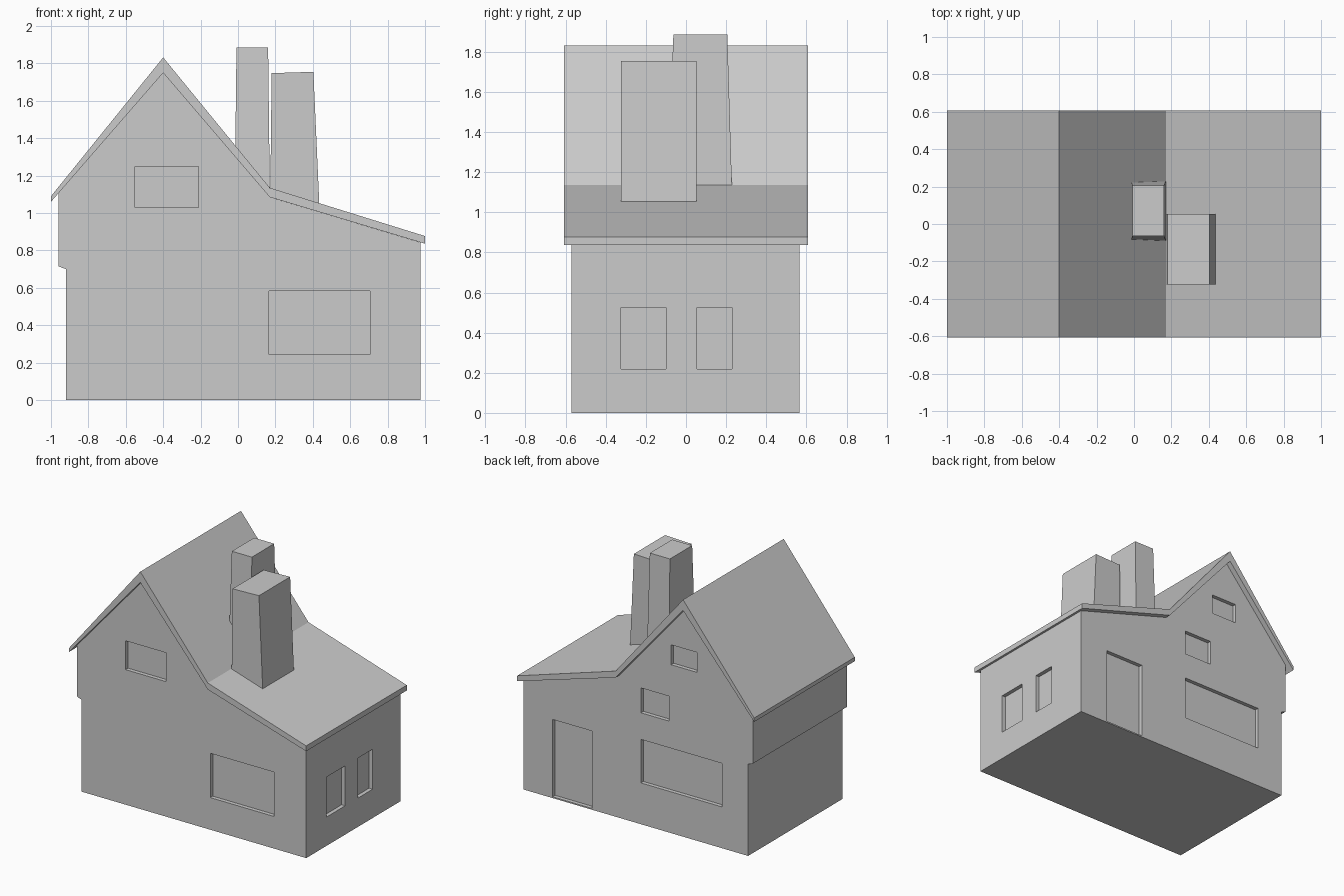
import bpy
import bmesh

if "Cube" in bpy.data.objects:
    bpy.data.objects.remove(bpy.data.objects["Cube"], do_unlink=True)

# One plain material for the whole house
GREY = (0.6, 0.6, 0.6, 1.0)
grey = bpy.data.materials.new("plain_grey")
grey.use_nodes = True
grey.diffuse_color = GREY
grey.node_tree.nodes["Principled BSDF"].inputs["Base Color"].default_value = GREY


def finish(name, bm):
    bmesh.ops.recalc_face_normals(bm, faces=bm.faces)
    mesh = bpy.data.meshes.new(name)
    bm.to_mesh(mesh)
    bm.free()
    mesh.materials.append(grey)
    obj = bpy.data.objects.new(name, mesh)
    bpy.context.collection.objects.link(obj)
    return obj


def loft(bm, start, end):
    """Solid between two matching closed loops of points."""
    a = [bm.verts.new(p) for p in start]
    b = [bm.verts.new(p) for p in end]
    bm.faces.new(a)
    bm.faces.new(b[::-1])
    for i in range(len(a)):
        j = (i + 1) % len(a)
        bm.faces.new((a[i], b[i], b[j], a[j]))


def extrude_profile(name, profile, y0, y1):
    bm = bmesh.new()
    loft(bm, [(x, y0, z) for x, z in profile], [(x, y1, z) for x, z in profile])
    return finish(name, bm)


def rect(x0, x1, y0, y1, z0, z1):
    """Four corners whose height runs from z0 to z1 along x."""
    return [(x0, y0, z0), (x1, y0, z1), (x1, y1, z1), (x0, y1, z0)]


FRONT, BACK, SIDE, DEPTH = -0.57, 0.565, 0.975, 0.03

# Walls, with an overhanging upper storey on one side
walls = extrude_profile("walls", [
    (-0.92, 0), (SIDE, 0), (SIDE, 0.843), (0.17, 1.085), (-0.4, 1.75),
    (-0.96, 1.106), (-0.96, 0.715), (-0.92, 0.70)], FRONT, BACK)

# Roof slab with a steep gable and a shallow lean-to slope
extrude_profile("roof", [
    (-1, 1.09), (-0.4, 1.832), (0.17, 1.135), (1, 0.877),
    (1, 0.836), (0.17, 1.085), (-0.4, 1.75), (-1, 1.06)], -0.607, 0.607)

# Window and door recesses: (start, end, bottom, top) along each wall
front_openings = [(-0.55, -0.21, 1.03, 1.25), (0.165, 0.705, 0.245, 0.583)]
back_openings = [(0.40, 0.73, 0.01, 0.60), (-0.70, -0.015, 0.315, 0.647),
                 (-0.25, -0.015, 0.85, 1.04), (-0.487, -0.27, 1.285, 1.437)]
side_openings = [(-0.325, -0.10, 0.22, 0.525), (0.055, 0.23, 0.22, 0.525)]

boxes = [(a, b, FRONT - DEPTH, FRONT + DEPTH, c, d) for a, b, c, d in front_openings]
boxes += [(a, b, BACK - DEPTH, BACK + DEPTH, c, d) for a, b, c, d in back_openings]
boxes += [(SIDE - DEPTH, SIDE + DEPTH, a, b, c, d) for a, b, c, d in side_openings]
bm = bmesh.new()
for x0, x1, y0, y1, z0, z1 in boxes:
    loft(bm, rect(x0, x1, y0, y1, z0, z0), rect(x0, x1, y0, y1, z1, z1))
cutter = finish("opening_cutter", bm)
cutter.hide_render = True

cut = walls.modifiers.new("openings", 'BOOLEAN')
cut.operation = 'DIFFERENCE'
cut.solver = 'EXACT'
cut.object = cutter
bpy.context.view_layer.objects.active = walls
bpy.ops.object.modifier_apply(modifier=cut.name)
bpy.data.objects.remove(cutter, do_unlink=True)

# Tapered chimneys
bm = bmesh.new()
loft(bm, rect(-0.017, 0.17, -0.09, 0.229, 1.12, 1.12),
     rect(-0.008, 0.161, -0.063, 0.206, 1.885, 1.885))
finish("rear_chimney", bm)

bm = bmesh.new()
loft(bm, rect(0.172, 0.435, -0.323, 0.053, 1.04, 1.04),
     rect(0.18, 0.403, -0.323, 0.053, 1.748, 1.755))
finish("front_chimney", bm)
